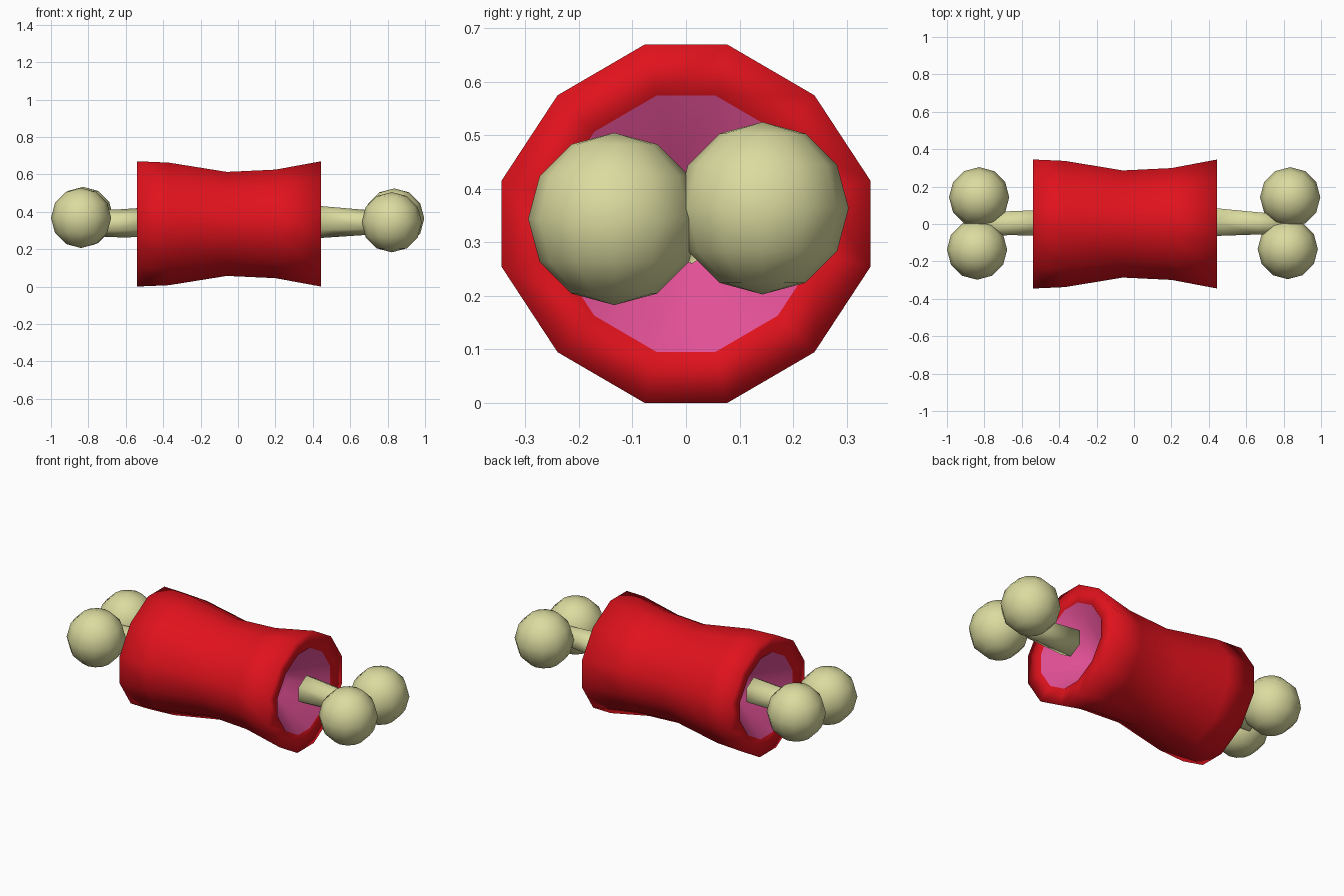
import bpy, bmesh, math
from mathutils import Vector, Matrix

if "Cube" in bpy.data.objects:
    bpy.data.objects.remove(bpy.data.objects["Cube"])


def material(name, rgb):
    m = bpy.data.materials.new(name)
    m.diffuse_color = (*rgb, 1)
    m.use_nodes = True
    m.node_tree.nodes["Principled BSDF"].inputs["Base Color"].default_value = m.diffuse_color
    return m


RED = material("red_skin", (0.75, 0.006, 0.012))
PINK = material("pink_flesh", (0.75, 0.08, 0.3))
BONE = material("bone_ivory", (0.71, 0.71, 0.35))


def finish(bm, name, mats):
    bmesh.ops.recalc_face_normals(bm, faces=bm.faces)
    me = bpy.data.meshes.new(name)
    bm.to_mesh(me)
    bm.free()
    for m in mats:
        me.materials.append(m)
    for p in me.polygons:
        p.use_smooth = True
    ob = bpy.data.objects.new(name, me)
    bpy.context.collection.objects.link(ob)
    return ob


def loft(bm, rings, mat_ids):
    loops = [[bm.verts.new(p) for p in r] for r in rings]
    for a, b, mi in zip(loops, loops[1:], mat_ids):
        n = len(a)
        for i in range(n):
            j = (i + 1) % n
            bm.faces.new((a[i], a[j], b[j], b[i])).material_index = mi
    return loops


# Meat: twelve-sided waisted body with rims and recessed pink ends
quarter = [(.345, .08), (.24, .24), (.077, .335)]
half = quarter + [(-y, z) for y, z in reversed(quarter)]
section = half + [(-y, -z) for y, z in half]


def meat_ring(x, s):
    return [(x, y * s, .335 + z * s) for y, z in section]


stations = [(-.34, .3), (-.53, .715), (-.54, 1), (-.37, .978), (-.06, .83),
            (.20, .866), (.445, 1), (.435, .715), (.25, .3)]
bm = bmesh.new()
loops = loft(bm, [meat_ring(x, s) for x, s in stations], [1, 0, 0, 0, 0, 0, 0, 1])
for lp in (loops[0], loops[-1]):
    bm.faces.new(lp).material_index = 1
finish(bm, "meat", [RED, PINK])


# Bone ends: hexagonal stub with two round knuckles
def bone_end(name, stub, knuckles):
    bm = bmesh.new()
    rings = []
    for x, y, z, r in stub:
        rings.append([(x, y + r * math.cos(math.radians(30 + 60 * k)),
                       z + r * math.sin(math.radians(30 + 60 * k))) for k in range(6)])
    loops = loft(bm, rings, [0] * (len(rings) - 1))
    bm.faces.new(loops[0])
    bm.faces.new(loops[-1])
    for c in knuckles:
        bmesh.ops.create_uvsphere(bm, u_segments=12, v_segments=6, radius=.161,
                                  matrix=Matrix.Translation(Vector(c)))
    finish(bm, name, [BONE])


bone_end("bone_right", [(.445, .01, .345, .085), (.67, .003, .343, .068), (.80, 0, .343, .06)],
         [(.835, .143, .364), (.822, -.134, .344)])
bone_end("bone_left", [(-.45, .005, .345, .08), (-.63, .005, .338, .075), (-.80, 0, .34, .07)],
         [(-.828, .143, .372), (-.839, -.137, .367)])
